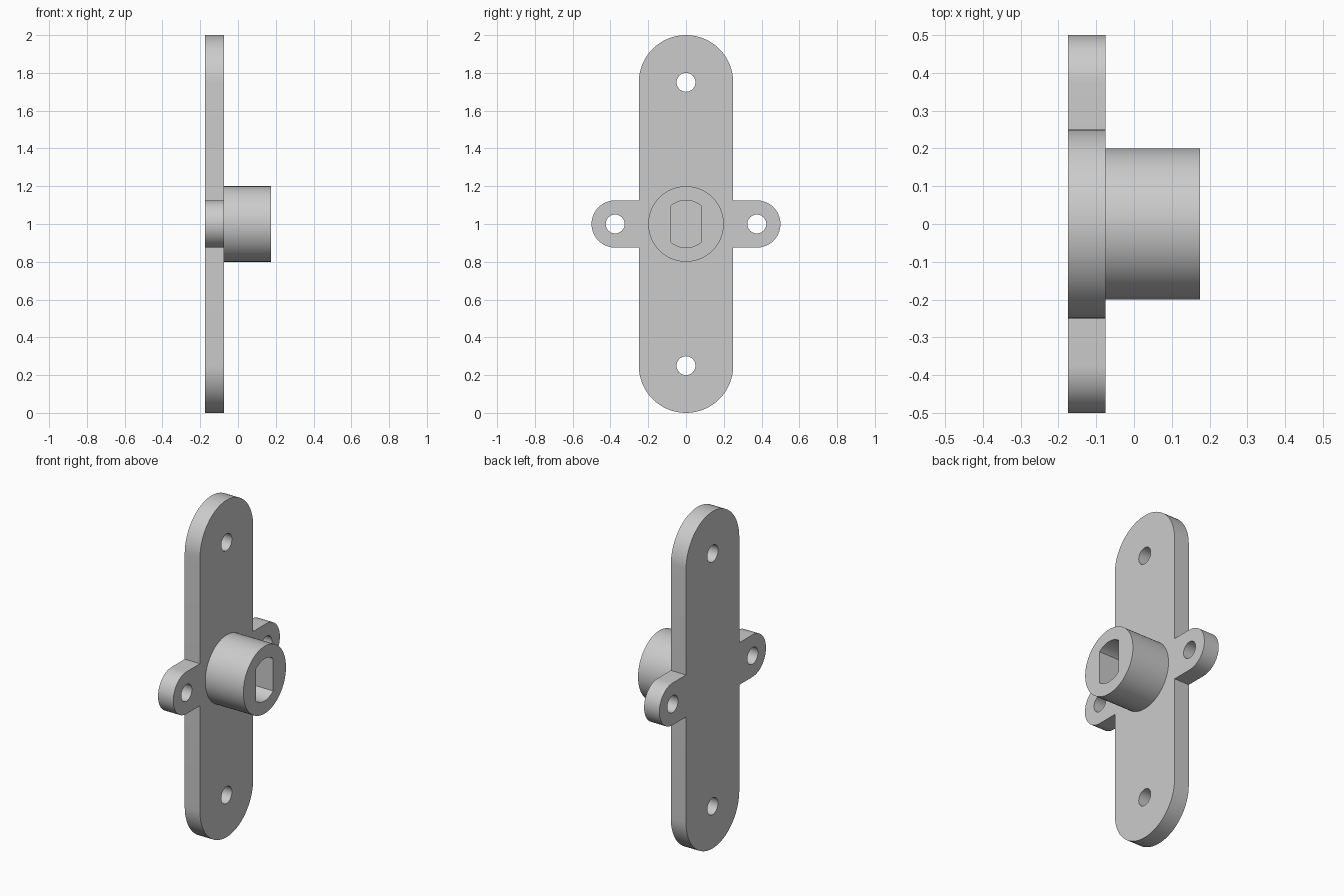
import bpy
import bmesh
from math import sin, cos, radians, degrees, acos

if "Cube" in bpy.data.objects:
    bpy.data.objects.remove(bpy.data.objects["Cube"], do_unlink=True)

grey = bpy.data.materials.new("plain grey")
grey.use_nodes = True
COLOUR = (0.6, 0.6, 0.6, 1)
grey.diffuse_color = COLOUR
grey.node_tree.nodes["Principled BSDF"].inputs["Base Color"].default_value = COLOUR


def arc(y, z, r, start, end, steps=32):
    """Points of an arc in the YZ plane, angles in degrees."""
    angles = [radians(start + (end - start) * i / steps) for i in range(steps + 1)]
    return [(y + r * cos(a), z + r * sin(a)) for a in angles]


def circle(y, z, r, steps=64):
    return arc(y, z, r, 0, 360, steps)[:-1]


def extrude_profile(name, loops, x0, x1, back=True):
    """Fill an outline with holes and extrude it along X."""
    bm = bmesh.new()
    edges = []
    for loop in loops:
        verts = [bm.verts.new((x0, y, z)) for y, z in loop]
        edges += [bm.edges.new((v, verts[i - 1])) for i, v in enumerate(verts)]
    bmesh.ops.triangle_fill(bm, edges=edges, use_beauty=True, normal=(1, 0, 0))
    base = bm.faces[:]
    out = bmesh.ops.extrude_face_region(bm, geom=base, use_keep_orig=True)
    moved = [g for g in out["geom"] if isinstance(g, bmesh.types.BMVert)]
    bmesh.ops.translate(bm, verts=moved, vec=(x1 - x0, 0, 0))
    bmesh.ops.recalc_face_normals(bm, faces=bm.faces[:])
    if not back:
        bmesh.ops.delete(bm, geom=base, context="FACES_ONLY")
    bmesh.ops.dissolve_limit(bm, angle_limit=0.001, verts=[], edges=bm.edges[:])
    mesh = bpy.data.meshes.new(name)
    bm.to_mesh(mesh)
    bm.free()
    mesh.materials.append(grey)
    obj = bpy.data.objects.new(name, mesh)
    bpy.context.collection.objects.link(obj)
    bpy.ops.object.select_all(action="DESELECT")
    obj.select_set(True)
    bpy.context.view_layer.objects.active = obj
    bpy.ops.object.shade_smooth_by_angle(angle=radians(30))
    return obj


# Mounting plate: long rounded bar with a rounded ear on each side
W, EAR, HOLE = 0.25, 0.125, 0.05
outline = (arc(0.375, 1, EAR, -90, 90) + [(W, 1 + EAR)]
           + arc(0, 1.75, W, 0, 180) + [(-W, 1 + EAR)]
           + arc(-0.375, 1, EAR, 90, 270) + [(-W, 1 - EAR)]
           + arc(0, 0.25, W, 180, 360) + [(W, 1 - EAR)])
holes = [circle(y, z, HOLE, 32)
         for y, z in ((0, 0.25), (0, 1.75), (-0.375, 1), (0.375, 1))]
extrude_profile("mounting_plate", [outline] + holes, -0.175, -0.075)

# Hub: round boss with a double-flat shaft socket that stops at the plate
flat = degrees(acos(0.08 / 0.125))
socket = (arc(0, 1, 0.125, flat, 180 - flat, 16)
          + arc(0, 1, 0.125, 180 + flat, 360 - flat, 16))
extrude_profile("shaft_hub", [circle(0, 1, 0.2), socket], -0.075, 0.175, back=False)
